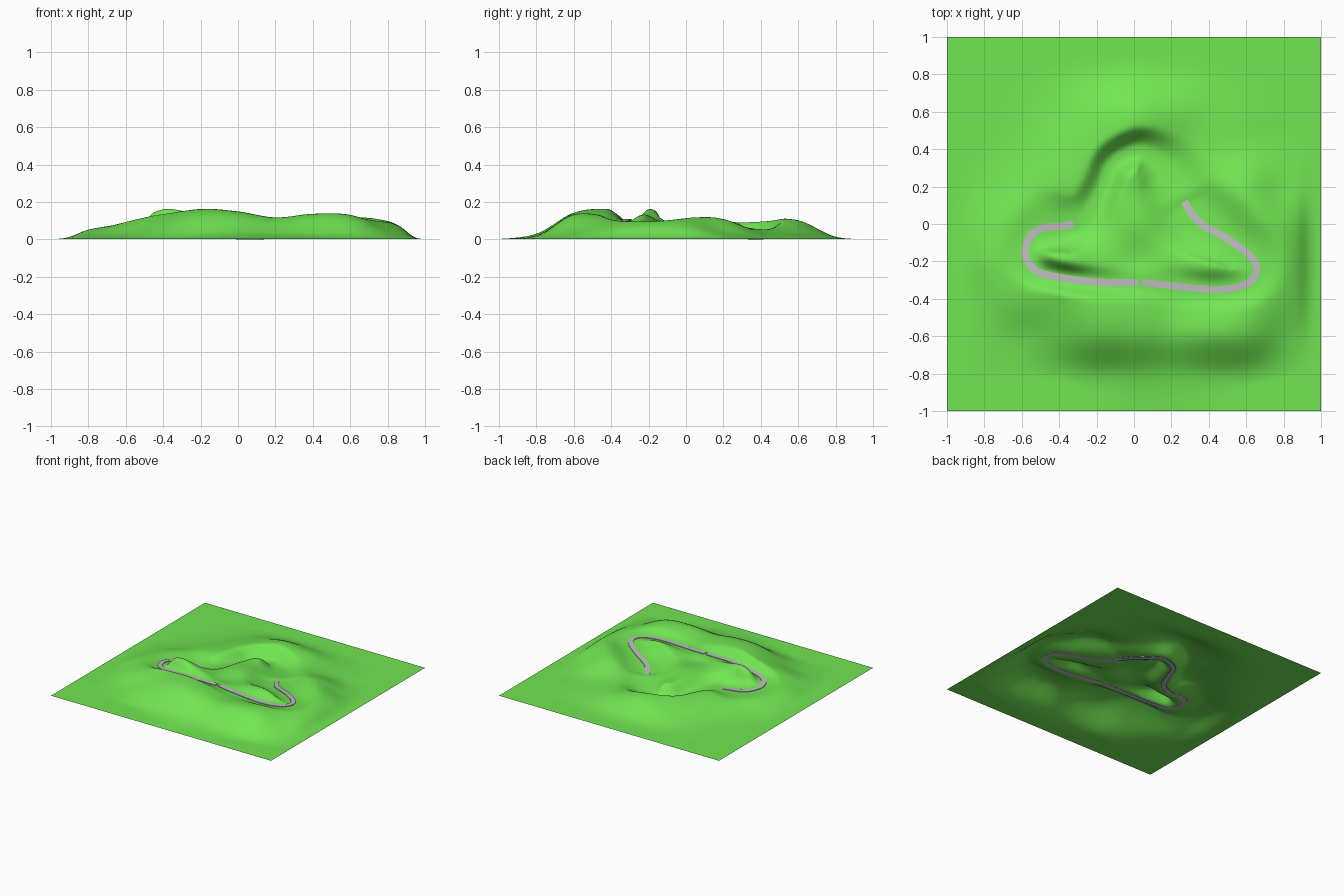
import bpy, bmesh, math
from mathutils import Vector, kdtree

if "Cube" in bpy.data.objects:
    bpy.data.objects.remove(bpy.data.objects["Cube"])

def material(name, rgb):
    m = bpy.data.materials.new(name)
    m.diffuse_color = (*rgb, 1)
    m.use_nodes = True
    m.node_tree.nodes["Principled BSDF"].inputs["Base Color"].default_value = m.diffuse_color
    return m

GRASS = material("grass green", (0.165, 0.79, 0.085))
ASPHALT = material("road grey", (0.52, 0.495, 0.53))

# Hill heights in hundredths, 0.2 apart, rows from y=0.8 down to y=-0.8
HILLS = [
    "0 0 .2 .8 1.2 .8 .3 0 0",
    "0 .5 2.5 7 10 7 3 1.2 0",
    "0 1.5 5.5 9.5 10.5 6 5 3 .5",
    "1 4 7.5 9 9 6 8 10.5 3.5",
    "3.5 7.5 6 7 10.5 8 7 13 9",
    "5 9 16.5 12.5 9 10.5 13 10 9.5",
    "3 8.5 13 16 14 10.5 11.5 12 8",
    "1 2.5 7.5 13.5 13.5 11 13 12 4",
    "0 0 .3 1.5 2.8 2.2 1.8 1 0"]
CAGE = [[float(v) / 100 for v in row.split()] for row in HILLS][::-1]

def cage(i, j):
    return CAGE[j][i] if 0 <= i < 9 and 0 <= j < 9 else 0.0

def smooth(t):
    t = min(1, max(0, t))
    return t * t * (3 - 2 * t)

def spline(a, b, c, d, t):
    return b + 0.5 * t * (c - a + t * (2*a - 5*b + 4*c - d + t * (3*(b - c) + d - a)))

def hill_height(x, y):
    u, v = (x + 0.8) / 0.2, (y + 0.8) / 0.2
    i, j = math.floor(u), math.floor(v)
    rows = [spline(*(cage(i + k, j + m) for k in (-1, 0, 1, 2)), u - i) for m in (-1, 0, 1, 2)]
    return max(0.0, spline(*rows, v - j)) * smooth((1 - abs(x)) / (0.2 if x < 0 else 0.13))

# Road centre line as x, y, z and bank width; the northern bend is under the grass
PATH = [(.025, -.312, .108, .09), (-.2, -.31, .106, .08), (-.4, -.285, .09, .075),
        (-.53, -.245, .077, .1), (-.582, -.15, .068, .16), (-.55, -.06, .06, .2),
        (-.48, -.02, .052, .2), (-.35, -.005, .042, .17), (-.24, .06, .033, .12),
        (-.17, .2, .02, .1), (-.11, .33, .01, .1), (.02, .395, .006, .11),
        (.12, .35, .006, .15), (.2, .26, .018, .2), (.27, .12, .04, .22),
        (.35, .01, .053, .24), (.5, -.08, .073, .24), (.62, -.17, .085, .2),
        (.655, -.25, .09, .16), (.6, -.32, .092, .12), (.45, -.35, .094, .1),
        (.2, -.33, .1, .1), (.045, -.312, .108, .09)]
pts = [Vector(p) for p in PATH]
pts = [2*pts[0] - pts[1]] + pts + [2*pts[-1] - pts[-2]]
STEPS = 12
line, cover = [], []
for k in range(1, len(pts) - 1):
    for s in range(STEPS if k < len(pts) - 2 else 1):
        u = k - 1 + s / STEPS
        line.append(spline(*pts[k - 1:k + 3], s / STEPS) if s else pts[k])
        # height of the grass relative to the road top
        cover.append(-0.005 + 0.013 * smooth(2 * (u - 7)) * smooth(2 * (14.2 - u)))

tree = kdtree.KDTree(len(line))
for k, p in enumerate(line):
    tree.insert((p.x, p.y, 0), k)
tree.balance()

def ground(x, y):
    _, k, d = tree.find((x, y, 0))
    t = smooth((d - 0.022) / line[k].w)
    return (line[k].z + cover[k]) * (1 - t) + (hill_height(x, y) + 0.002) * t

def finish(bm, name, mat):
    me = bpy.data.meshes.new(name)
    bm.to_mesh(me)
    bm.free()
    me.materials.append(mat)
    for f in me.polygons:
        f.use_smooth = True
    ob = bpy.data.objects.new(name, me)
    bpy.context.collection.objects.link(ob)
    return ob

# Terrain: a fine grid raised into hills and carved along the road
bm = bmesh.new()
bmesh.ops.create_grid(bm, x_segments=160, y_segments=160, size=1)
for v in bm.verts:
    v.co.z = ground(v.co.x, v.co.y)
for _ in range(3):
    bmesh.ops.smooth_vert(bm, verts=[v for v in bm.verts if not v.is_boundary], factor=0.5,
                          use_axis_z=True)
finish(bm, "terrain", GRASS)

# Road: a flat box section swept along the centre line
bm = bmesh.new()
W, T = 0.019, 0.006
rings = []
for k, p in enumerate(line):
    t = line[min(k + 1, len(line) - 1)] - line[max(k - 1, 0)]
    side = Vector((-t.y, t.x, 0)).normalized() * W
    down = Vector((0, 0, -T))
    c = p.xyz
    rings.append([bm.verts.new(q) for q in (c + side, c - side, c - side + down, c + side + down)])
for a, b in zip(rings, rings[1:]):
    for i in range(4):
        j = (i + 1) % 4
        bm.faces.new((a[i], a[j], b[j], b[i]))
bm.faces.new(rings[0])
bm.faces.new(rings[-1])
bmesh.ops.recalc_face_normals(bm, faces=bm.faces)
road = finish(bm, "road", ASPHALT)
bpy.context.view_layer.objects.active = road
road.select_set(True)
bpy.ops.object.shade_smooth_by_angle(angle=math.radians(40))
